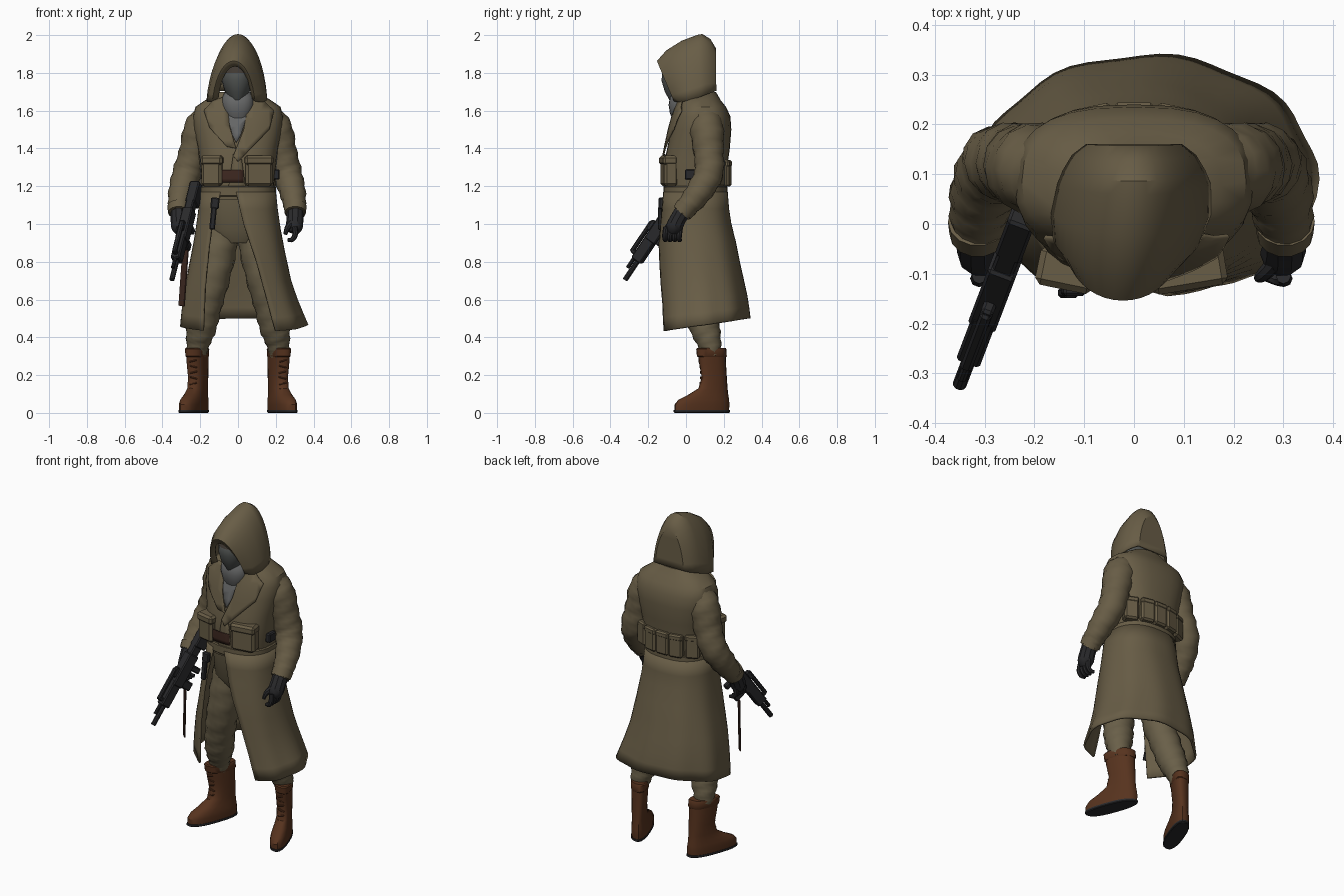
import bpy, bmesh, math
from mathutils import Vector, Matrix
from mathutils.bvhtree import BVHTree

if "Cube" in bpy.data.objects:
    bpy.data.objects.remove(bpy.data.objects["Cube"])


def material(name, rgb):
    m = bpy.data.materials.new(name)
    m.diffuse_color = (*rgb, 1)
    m.use_nodes = True
    m.node_tree.nodes["Principled BSDF"].inputs["Base Color"].default_value = m.diffuse_color
    return m


COAT = material("olive coat", (0.138, 0.109, 0.061))
PANTS = material("khaki trousers", (0.142, 0.115, 0.066))
BOOT = material("brown leather", (0.095, 0.033, 0.013))
LACE = material("dark leather", (0.05, 0.022, 0.015))
BLACK = material("black", (0.022, 0.022, 0.024))
MASK = material("dark grey cloth", (0.078, 0.084, 0.08))
SCARF = material("grey cloth", (0.135, 0.138, 0.138))
SHADOW = material("dark skin", (0.05, 0.04, 0.032))


def finish(name, bm, mat):
    bmesh.ops.recalc_face_normals(bm, faces=bm.faces[:])
    me = bpy.data.meshes.new(name)
    bm.to_mesh(me)
    bm.free()
    ob = bpy.data.objects.new(name, me)
    bpy.context.collection.objects.link(ob)
    me.materials.append(mat)
    return ob


def loft(name, rings, mat, closed=True, caps=(True, True)):
    bm = bmesh.new()
    vs = [[bm.verts.new(p) for p in r] for r in rings]
    n = len(vs[0])
    for a, b in zip(vs, vs[1:]):
        for i in range(n if closed else n - 1):
            j = (i + 1) % n
            bm.faces.new((a[i], a[j], b[j], b[i]))
    for cap, ring in zip(caps, (vs[0], vs[-1])):
        if cap:
            bm.faces.new(ring)
    return finish(name, bm, mat)


def spow(v, e):
    return math.copysign(abs(v) ** e, v)


def oval(z, cx, cy, rx, ry, n=28, p=2.4):
    out = []
    for i in range(n):
        a = 2 * math.pi * i / n
        out.append(Vector((cx + rx * spow(math.sin(a), 2 / p), cy - ry * spow(math.cos(a), 2 / p), z)))
    return out


def tube(name, pts, mat, n=14, steps=5, fold=0.0, freq=1.9):
    # smooth path through (x, y, z, radius) points
    pts = [Vector(p) for p in pts]
    q = [pts[0]] + pts + [pts[-1]]
    path = []
    for i in range(1, len(q) - 2):
        a, b, c, d = q[i - 1:i + 3]
        for k in range(steps):
            t = k / steps
            path.append(0.5 * (2 * b + (c - a) * t + (2 * a - 5 * b + 4 * c - d) * t * t
                               + (3 * b - a - 3 * c + d) * t ** 3))
    path.append(pts[-1])
    rings = []
    for i, p in enumerate(path):
        tan = (path[min(i + 1, len(path) - 1)] - path[max(i - 1, 0)]).to_3d().normalized()
        side = tan.cross(Vector((0, 1, 0))).normalized()
        up = side.cross(tan)
        ring = []
        for k in range(n):
            a = 2 * math.pi * k / n
            r = p[3] * (1 + fold * math.sin(freq * i + 2 * a))
            ring.append(p.to_3d() + r * (math.cos(a) * side + math.sin(a) * up))
        rings.append(ring)
    return loft(name, rings, mat)


def box(name, center, size, mat, frame=Matrix(), rot=(0, 0, 0), bevel=0.006):
    bm = bmesh.new()
    bmesh.ops.create_cube(bm, size=1)
    bmesh.ops.scale(bm, vec=size, verts=bm.verts[:])
    bmesh.ops.bevel(bm, geom=bm.edges[:], offset=bevel, segments=1, affect='EDGES')
    r = Matrix.Rotation(rot[2], 4, 'Z') @ Matrix.Rotation(rot[1], 4, 'Y') @ Matrix.Rotation(rot[0], 4, 'X')
    bm.transform(frame @ Matrix.Translation(center) @ r)
    return finish(name, bm, mat)


def rod(name, x0, x1, z, r, mat, frame):
    bm = bmesh.new()
    bmesh.ops.create_cone(bm, cap_ends=True, segments=10, radius1=r, radius2=r, depth=x1 - x0)
    bm.transform(frame @ Matrix.Translation(((x0 + x1) / 2, 0, z)) @ Matrix.Rotation(math.pi / 2, 4, 'Y'))
    return finish(name, bm, mat)


def thicken(ob, t):
    m = ob.modifiers.new("thickness", 'SOLIDIFY')
    m.thickness = t
    m.offset = 0


def patch(name, outline, mat, target, lift):
    # flat outline in x, z draped on the front of a target
    src = bmesh.new()
    src.from_mesh(target.data)
    tree = BVHTree.FromBMesh(src)
    bm = bmesh.new()
    bm.faces.new([bm.verts.new((x, 0, z)) for x, z in outline])
    for axis, lo, hi in ((0, -6, 7), (2, 28, 45)):
        for k in range(lo, hi):
            co, no = Vector(), Vector()
            co[axis], no[axis] = k * 0.04 + 0.001, 1
            bmesh.ops.bisect_plane(bm, geom=bm.verts[:] + bm.edges[:] + bm.faces[:], plane_co=co, plane_no=no)
    for v in bm.verts:
        hit = tree.ray_cast(Vector((v.co.x, -1, v.co.z)), Vector((0, 1, 0)))[0]
        v.co.y = (hit.y if hit else 0.0) - lift
    src.free()
    thicken(finish(name, bm, mat), 0.008)


# coat upper body
torso = loft("coat_torso", [oval(*r, p=2.6) for r in (
    (1.13, 0, .05, .18, .155), (1.25, 0, .052, .196, .166), (1.33, 0, .054, .204, .168),
    (1.4, 0, .066, .213, .166), (1.5, 0, .08, .235, .16), (1.57, 0, .087, .24, .148),
    (1.62, 0, .085, .225, .127), (1.655, 0, .077, .175, .107), (1.7, 0, .068, .1, .09))], COAT)
loft("belt", [oval(z, 0, .05, r, r - .03) for z, r in ((1.145, .194), (1.15, .2), (1.195, .2), (1.2, .194))], COAT)

# scarf, lapels and front flap
patch("scarf_front", [(-.08, 1.66), (.08, 1.66), (.015, 1.47), (-.01, 1.43), (-.03, 1.47)], SCARF, torso, .006)
patch("left_lapel", [(.06, 1.675), (.13, 1.655), (.19, 1.6), (.165, 1.5), (.0, 1.33), (-.025, 1.36), (.03, 1.5)],
      COAT, torso, .014)
patch("right_lapel", [(-.06, 1.675), (-.13, 1.655), (-.18, 1.6), (-.15, 1.51), (-.06, 1.41), (-.01, 1.4), (-.045, 1.52)],
      COAT, torso, .011)
patch("front_flap", [(-.025, 1.37), (.02, 1.34), (.04, 1.2), (-.05, 1.2)], COAT, torso, .007)
patch("buckle_strap", [(-.085, 1.285), (.03, 1.285), (.03, 1.22), (-.085, 1.22)], LACE, torso, .014)
loft("scarf_roll", [oval(*r, n=20) for r in (
    (1.54, 0, .01, .055, .075), (1.585, 0, -.002, .078, .083), (1.63, 0, -.008, .088, .084),
    (1.67, 0, -.008, .085, .078), (1.7, 0, 0, .07, .065))], SCARF)

# head: mask below, dark brow above
head = loft("masked_head", [oval(*r, n=20, p=2) for r in (
    (1.6, 0, 0, .05, .06), (1.665, -.003, -.028, .04, .065), (1.7, -.004, -.032, .066, .08),
    (1.76, -.004, -.03, .083, .1), (1.8, -.004, -.025, .085, .1), (1.825, 0, -.015, .083, .09),
    (1.9, 0, 0, .06, .07))], MASK)
head.data.materials.append(SHADOW)
for f in head.data.polygons:
    f.material_index = int(f.center.z > 1.805)

# hood: arches from rim to back (y top, z top, y bottom, z bottom, half width, x)
arches = []
for yt, zt, yb, zb, w, cx in ((-.136, 1.836, -.045, 1.67, .09, -.016), (-.148, 1.862, -.058, 1.65, .112, -.022),
                              (-.1, 1.915, -.03, 1.645, .143, -.014), (-.02, 1.965, .02, 1.655, .155, -.006),
                              (.06, 1.995, .08, 1.675, .148, 0), (.085, 2.0, .105, 1.685, .138, 0),
                              (.125, 1.975, .135, 1.695, .12, 0), (.152, 1.93, .155, 1.705, .094, 0)):
    arch = []
    for k in range(19):
        u = k / 9 - 1
        a = math.pi / 2 * u
        c = max(math.cos(a), 0)
        arch.append((cx + w * (.72 * math.sin(a) + .28 * u), yb + (yt - yb) * c, zb + (zt - zb) * c))
    arches.append(arch)
thicken(loft("hood", arches, COAT, closed=False, caps=(False, True)), .012)

# coat skirt: open front sheet, rounder behind, (z, cx, cy, rx, ry, left edge x, right edge x)
rows, P = [], 2.4
for z, cx, cy, rx, ry, xr, xl in ((1.17, 0, .05, .195, .165, -.01, -.09), (1.08, 0, .05, .204, .172, .01, -.115),
                                  (1.0, 0, .052, .215, .182, .03, -.135), (.9, 0, .058, .232, .2, .065, -.15),
                                  (.8, 0, .066, .252, .211, .1, -.16), (.7, 0, .075, .273, .222, .13, -.17),
                                  (.6, .008, .087, .298, .23, .16, -.175), (.53, .018, .093, .316, .234, .18, -.178),
                                  (.465, .028, .098, .333, .236, .2, -.18)):
    a0 = math.asin(spow((xr - cx) / rx, P / 2))
    a1 = 2 * math.pi + math.asin(spow((xl - cx) / rx, P / 2))
    t = (1.17 - z) / .7
    row = []
    for k in range(49):
        a = a0 + (a1 - a0) * k / 48
        f = 1 + .018 * t * math.sin(9 * a)
        p = P if math.cos(a) > 0 else P - .4 * t
        row.append((cx + rx * f * spow(math.sin(a), 2 / p), cy - ry * f * spow(math.cos(a), 2 / p),
                    z - .035 * t * t * math.cos(a)))
    rows.append(row)
thicken(loft("coat_skirt", rows, COAT, closed=False, caps=(False, False)), .012)

# paired limbs
loft("trouser_hips", [oval(*r) for r in ((.9, 0, .06, .1, .09), (.97, 0, .055, .165, .125), (1.14, 0, .05, .17, .14))], PANTS)
for s, side in ((1, "left"), (-1, "right")):
    w = s * (1.035 if s < 0 else 1)
    tube(side + "_sleeve", [(s * .15, .1, 1.575, .075), (s * .198, .11, 1.5, .09), (s * .232, .12, 1.38, .08),
                            (w * .262, .12, 1.265, .077), (w * .29, .065, 1.165, .069), (w * .301, .005, 1.09, .058),
                            (w * .303, -.025, 1.055, .051)], COAT, fold=.05)
    tube(side + "_cuff", [(w * .303, .005, 1.095, .06), (w * .303, -.02, 1.06, .057)], COAT, steps=2)
    # glove
    tube(side + "_glove", [(w * .303, -.015, 1.07, .046), (w * .302, -.04, 1.03, .044), (w * .298, -.062, .985, .045),
                           (w * .292, -.07, .955, .03)], BLACK, n=10, steps=3)
    for k in range(4):
        y = -.105 + .025 * k
        tube(f"{side}_finger_{k + 1}", [(w * .3, y, .985, .015), (w * .303, y - .006, .945, .015),
                                        (w * .288, y - .006, .918, .013), (w * .265, y, .915, .01)], BLACK, n=8, steps=3)
    tube(side + "_thumb", [(w * .285, -.075, 1.01, .017), (w * .262, -.1, .98, .015), (w * .25, -.108, .945, .01)],
         BLACK, n=8, steps=3)
    # trouser leg
    tube(side + "_trouser_leg", [(s * .08, .06, 1.06, .085), (s * .1, .05, .9, .098), (s * .132, .045, .72, .09),
                                 (s * .17, .07, .57, .085), (s * .195, .1, .45, .08), (s * .212, .125, .365, .062),
                                 (s * .217, .135, .3, .048)], PANTS, n=16, fold=.05)

    # boot: (z, front y, back y, half width), toes turned outward
    def foot(z, y0, y1, rx):
        ring = oval(z, .218, (y0 + y1) / 2, rx, (y1 - y0) / 2, n=20, p=2.5)
        return [Vector((s * (p.x + .36 * (.13 - p.y)), p.y, z)) for p in ring]
    loft(side + "_boot", [foot(*r) for r in (
        (.014, -.06, .228, .051), (.045, -.06, .23, .053), (.07, -.04, .228, .051), (.095, .01, .224, .046),
        (.13, .066, .22, .043), (.19, .083, .216, .045), (.26, .07, .212, .048), (.33, .06, .21, .05))], BOOT)
    loft(side + "_boot_cuff", [foot(*r) for r in (
        (.295, .064, .213, .048), (.3, .058, .216, .052), (.338, .054, .214, .054), (.344, .06, .21, .05))], BOOT)
    loft(side + "_boot_sole", [foot(*r) for r in (
        (0, -.06, .228, .049), (.004, -.065, .233, .053), (.015, -.065, .233, .053))], BLACK)
    for k in range(6):
        z = .125 + .03 * k
        y = .073 + .01 * math.sin(math.pi * k / 5)
        box(f"{side}_lace_{k + 1}", (s * (.218 + .36 * (.13 - y)), y, z), (.042, .016, .008), BOOT,
            rot=(0, .25 * (-1) ** k, 0), bevel=.003)

# belt pouches
for name, x, wid in (("left_pouch", .108, .145), ("right_pouch", -.135, .11)):
    box(name, (x, -.088, 1.272), (wid, .075, .145), COAT, rot=(0, 0, x * 1.5), bevel=.014)
    box(name + "_flap", (x, -.092, 1.337), (wid + .008, .08, .05), COAT, rot=(0, 0, x * 1.5), bevel=.012)
for k in range(5):
    x = (k - 2) * .081
    y = .045 + .165 * (1 - abs(x / .205) ** 2.5) ** .4
    box(f"back_pouch_{k + 1}", (x, y, 1.265), (.082, .062, .135), COAT, rot=(0, 0, -x * 2.6), bevel=.01)
    box(f"back_pouch_flap_{k + 1}", (x, y, 1.32), (.083, .067, .035), COAT, rot=(0, 0, -x * 2.6), bevel=.008)

# hip gear
box("left_holster", (.203, .025, 1.262), (.035, .06, .055), BLACK)
box("right_holster", (-.2, .06, 1.185), (.035, .06, .05), BLACK)
box("knife_handle", (-.122, -.132, 1.11), (.045, .025, .06), BLACK, rot=(0, .1, 0))
box("knife_sheath", (-.132, -.138, 1.03), (.03, .022, .12), BLACK, rot=(0, .1, 0))
box("blade_sheath", (-.288, -.105, .715), (.044, .008, .3), LACE, rot=(0, .1, -math.pi / 4), bevel=.002)

# rifle, built along its own barrel axis
start, end = Vector((-.222, .015, 1.21)), Vector((-.35, -.322, .705))
F = Matrix.Translation(start) @ (end - start).to_track_quat('X', 'Z').to_matrix().to_4x4()
L = (end - start).length
for name, x, z, sx, sy, sz in (("rifle_stock", .06, -.012, .13, .055, .08), ("rifle_stock_neck", .14, 0, .08, .045, .055),
                               ("rifle_receiver", .27, 0, .2, .058, .07), ("rifle_handguard", .42, .005, .16, .05, .062),
                               ("rifle_rail", .38, .056, .2, .024, .022), ("rifle_rail_front", .47, .035, .025, .024, .05),
                               ("rifle_rail_back", .3, .04, .06, .026, .04), ("rifle_grip", .24, -.065, .034, .03, .08),
                               ("rifle_magazine", .34, -.065, .05, .03, .08)):
    box(name, (x, 0, z), (sx, sy, sz), BLACK, frame=F)
rod("rifle_barrel", .48, L, 0, .014, BLACK, F)
rod("rifle_gas_tube", .46, L - .06, .026, .01, BLACK, F)

# smooth shading with crisp edges
for ob in bpy.context.scene.objects:
    ob.select_set(ob.type == 'MESH')
    bpy.context.view_layer.objects.active = ob
bpy.ops.object.shade_smooth_by_angle(angle=math.radians(35))
